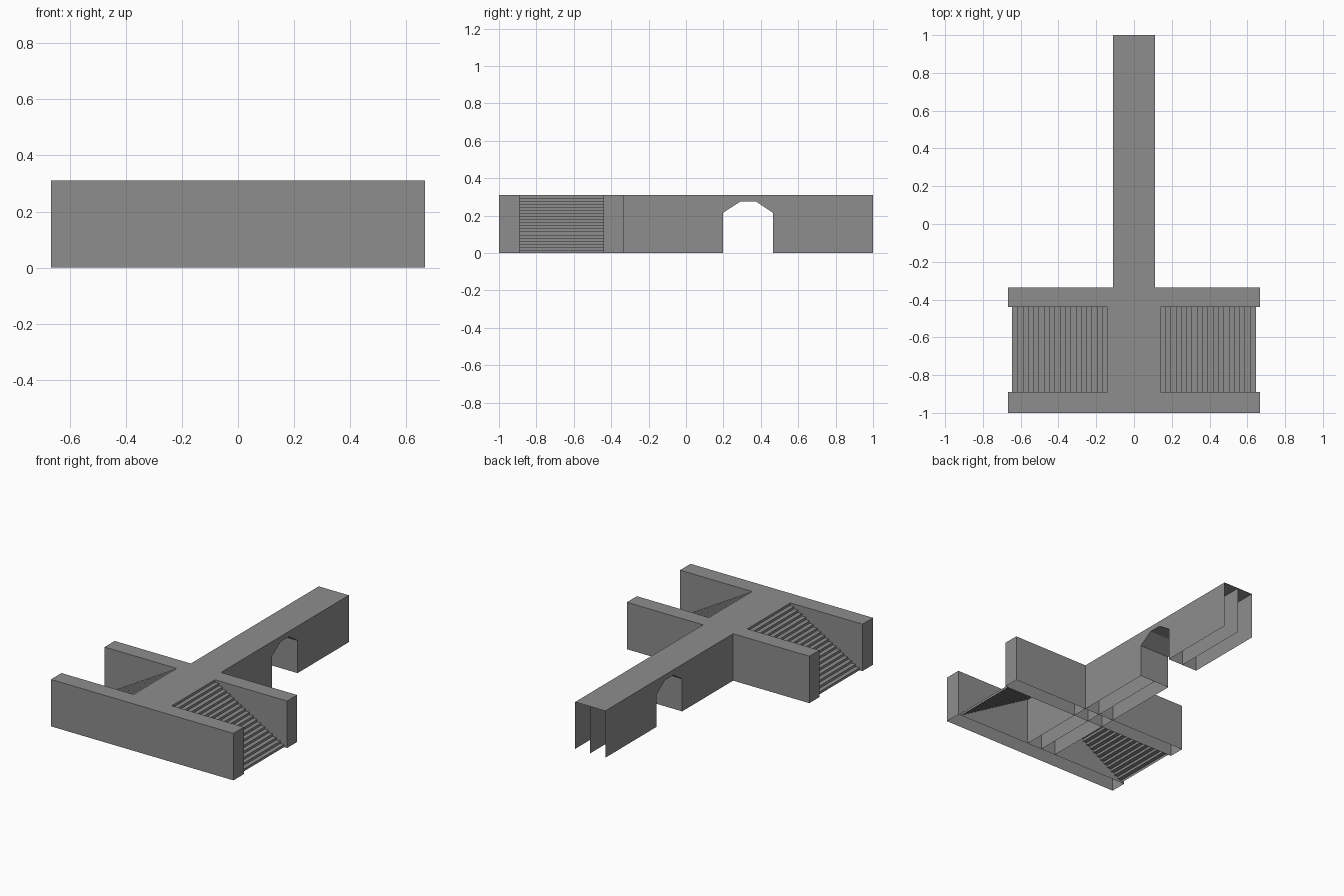
import bpy
import bmesh

cube = bpy.data.objects.get("Cube")
if cube:
    bpy.data.objects.remove(cube, do_unlink=True)

# Overall dimensions
HEIGHT = 0.31
HALF_LENGTH = 0.667      # half length of the parapet walls
HALF_WALK = 0.11         # half width of the corridor
FRONT, BACK = -1.0, 1.0
FRONT_IN, REAR_IN, REAR_OUT = -0.89, -0.44, -0.335
STAIR_TOP, STAIR_FOOT, STEPS = 0.14, 0.645, 18
ARCH = [(0.465, 0), (0.465, 0.215), (0.375, 0.275),
        (0.29, 0.275), (0.197, 0.215), (0.197, 0)]

concrete = bpy.data.materials.new("concrete_grey")
concrete.use_nodes = True
colour = (0.27, 0.27, 0.27, 1)
concrete.diffuse_color = colour
concrete.node_tree.nodes["Principled BSDF"].inputs["Base Color"].default_value = colour


def make_object(name, verts, faces):
    mesh = bpy.data.meshes.new(name)
    mesh.from_pydata(verts, [], faces)
    mesh.materials.append(concrete)
    obj = bpy.data.objects.new(name, mesh)
    bpy.context.collection.objects.link(obj)
    return obj


def ribbon(name, profile, axis, start, end):
    """Sweep an open profile along x or y into a thin sheet."""
    def place(p, t):
        return (t, p[0], p[1]) if axis == "x" else (p[0], t, p[1])
    verts = [place(p, t) for p in profile for t in (start, end)]
    faces = [(2 * i, 2 * i + 1, 2 * i + 3, 2 * i + 2) for i in range(len(profile) - 1)]
    return make_object(name, verts, faces)


def hollow_wall(name, y0, y1):
    """Box along x that is open underneath."""
    bm = bmesh.new()
    bmesh.ops.create_cube(bm, size=1)
    for v in bm.verts:
        v.co.x *= 2 * HALF_LENGTH
        v.co.y = y0 if v.co.y < 0 else y1
        v.co.z = 0 if v.co.z < 0 else HEIGHT
    bmesh.ops.delete(bm, geom=[f for f in bm.faces if f.normal.z < -0.5], context="FACES_ONLY")
    obj = make_object(name, [], [])
    bm.to_mesh(obj.data)
    bm.free()


# Parapet walls either side of the stairs
hollow_wall("front_parapet", FRONT, FRONT_IN)
hollow_wall("rear_parapet", REAR_IN, REAR_OUT)

# Landing and corridor roof
ribbon("landing", [(STAIR_TOP, HEIGHT), (-STAIR_TOP, HEIGHT)], "y", FRONT_IN, REAR_IN)
ribbon("corridor_roof", [(HALF_WALK, HEIGHT), (-HALF_WALK, HEIGHT)], "y", REAR_OUT, BACK)

# Corridor side walls and centre wall, notched by the arch
outline = [(FRONT_IN, HEIGHT), (FRONT_IN, 0)] + ARCH[::-1] + [(BACK, 0), (BACK, HEIGHT)]
for name, x in (("left_corridor_wall", HALF_WALK),
                ("centre_corridor_wall", 0),
                ("right_corridor_wall", -HALF_WALK)):
    order = list(range(len(outline)))
    if x < 0:
        order.reverse()
    make_object(name, [(x, y, z) for y, z in outline], [order])

# Lining of the arched passage
ribbon("arch_lining", ARCH[::-1], "x", HALF_WALK, -HALF_WALK)

# Stairs, mirrored to both sides
tread = (STAIR_FOOT - STAIR_TOP) / STEPS
riser = HEIGHT / (STEPS + 1)
steps = []
for i in range(STEPS + 1):
    x = STAIR_FOOT - i * tread
    steps += [(x, i * riser), (x, (i + 1) * riser)]
stairs = ribbon("stairs", steps, "y", FRONT_IN, REAR_IN)
mirror = stairs.modifiers.new("Mirror", "MIRROR")
mirror.use_mirror_merge = False
